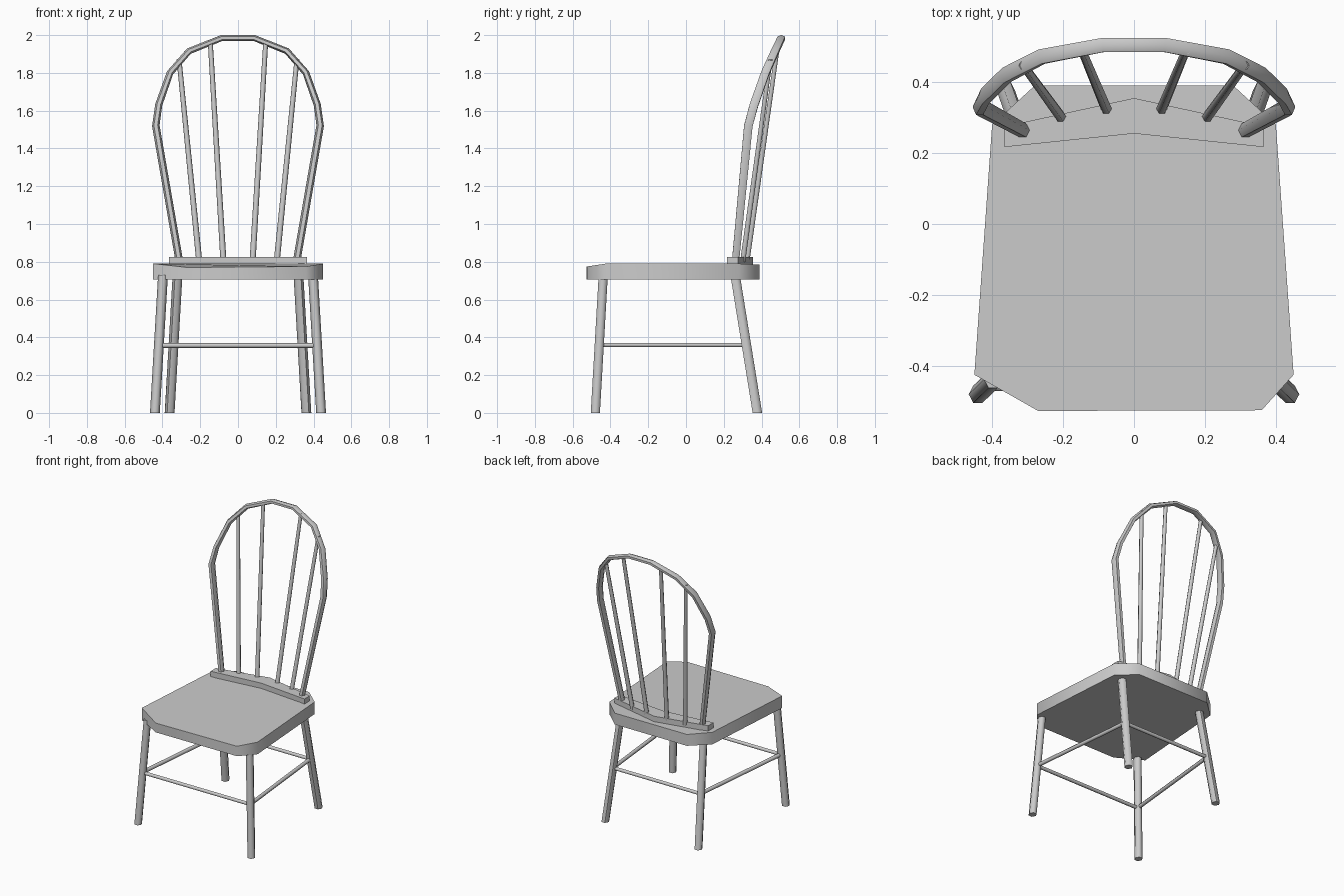
import bpy, bmesh, math
from mathutils import Vector

if "Cube" in bpy.data.objects:
    bpy.data.objects.remove(bpy.data.objects["Cube"])


def finish(name, bm):
    bmesh.ops.recalc_face_normals(bm, faces=bm.faces)
    mesh = bpy.data.meshes.new(name)
    bm.to_mesh(mesh)
    bm.free()
    obj = bpy.data.objects.new(name, mesh)
    bpy.context.collection.objects.link(obj)
    bpy.ops.object.select_all(action='DESELECT')
    obj.select_set(True)
    bpy.context.view_layer.objects.active = obj
    bpy.ops.object.shade_smooth_by_angle(angle=math.radians(62))
    return obj


def tube(name, path, radii, sides=6, level=False):
    """Sweep a polygon along a path; radii are (across, deep) per point.
    level=True keeps the end cuts horizontal."""
    path = [Vector(p) for p in path]
    bm = bmesh.new()
    rings = []
    for i, (p, (ra, rd)) in enumerate(zip(path, radii)):
        if level:
            across, deep = Vector((1, 0, 0)), Vector((0, 1, 0))
        else:
            t = (path[min(i + 1, len(path) - 1)] - path[max(i - 1, 0)]).normalized()
            ref = Vector((0, 0, 1)) if abs(t.y) > 0.8 else Vector((0, 1, 0))
            deep = (ref - t * ref.dot(t)).normalized()
            across = t.cross(deep)
        angles = [2 * math.pi * k / sides for k in range(sides)]
        rings.append([bm.verts.new(p + across * ra * math.cos(a) + deep * rd * math.sin(a))
                      for a in angles])
    for r0, r1 in zip(rings, rings[1:]):
        for k in range(sides):
            n = (k + 1) % sides
            bm.faces.new((r0[k], r0[n], r1[n], r1[k]))
    bm.faces.new(rings[0])
    bm.faces.new(rings[-1])
    return finish(name, bm)


def slab(name, outline, bottom):
    """Outline points are (x, y, top z)."""
    bm = bmesh.new()
    top = [bm.verts.new(p) for p in outline]
    low = [bm.verts.new((x, y, bottom)) for x, y, _ in outline]
    bm.faces.new(top)
    bm.faces.new(low)
    for i in range(len(top)):
        j = (i + 1) % len(top)
        bm.faces.new((low[i], low[j], top[j], top[i]))
    return finish(name, bm)


# Seat: tapered plank with clipped corners and a lowered front edge
slab("seat", [(-0.27, -0.527, 0.77), (0.36, -0.525, 0.775), (0.45, -0.425, 0.79),
              (0.40, 0.28, 0.79), (0.28, 0.39, 0.785), (-0.28, 0.39, 0.785),
              (-0.40, 0.28, 0.79), (-0.45, -0.425, 0.79)], 0.705)

# Bent rail on the seat holding the back
slab("back_rail", [(-0.365, 0.217, 0.825), (0, 0.255, 0.825), (0.365, 0.217, 0.825),
                   (0.365, 0.275, 0.825), (0, 0.355, 0.825), (-0.365, 0.275, 0.825)], 0.78)

# Hoop of the back
half = [(0.31, 0.262, 0.80), (0.435, 0.33, 1.52), (0.42, 0.36, 1.63),
        (0.36, 0.42, 1.80), (0.26, 0.472, 1.915), (0.085, 0.505, 1.985)]
size = [(0.02, 0.022), (0.02, 0.026), (0.019, 0.026), (0.018, 0.025),
        (0.017, 0.024), (0.016, 0.023)]
tube("back_hoop", [(-x, y, z) for x, y, z in half] + half[::-1], size + size[::-1])

for side, s in (("left", -1), ("right", 1)):
    # Spindles
    for name, a, b in (("inner", (0.077, 0.322, 0.80), (0.147, 0.49, 1.97)),
                       ("outer", (0.205, 0.30, 0.80), (0.312, 0.447, 1.87))):
        tube(f"{side}_{name}_spindle", [(s * a[0], a[1], a[2]), (s * b[0], b[1], b[2])],
             [(0.016, 0.016), (0.013, 0.013)], level=True)

    # Splayed legs
    tube(f"{side}_front_leg", [(s * 0.44, -0.48, 0), (s * 0.397, -0.438, 0.73)],
         [(0.026, 0.028)] * 2, level=True)
    tube(f"{side}_back_leg", [(s * 0.362, 0.378, 0), (s * 0.32, 0.26, 0.73)],
         [(0.026, 0.029)] * 2, level=True)

    # Side stretcher
    tube(f"{side}_stretcher", [(s * 0.419, -0.459, 0.36), (s * 0.341, 0.32, 0.36)],
         [(0.013, 0.013)] * 2)

# Front and back stretchers
for name, x, y in (("front_stretcher", 0.419, -0.459), ("back_stretcher", 0.341, 0.32)):
    tube(name, [(-x, y, 0.357), (x, y, 0.357)], [(0.013, 0.013)] * 2)
